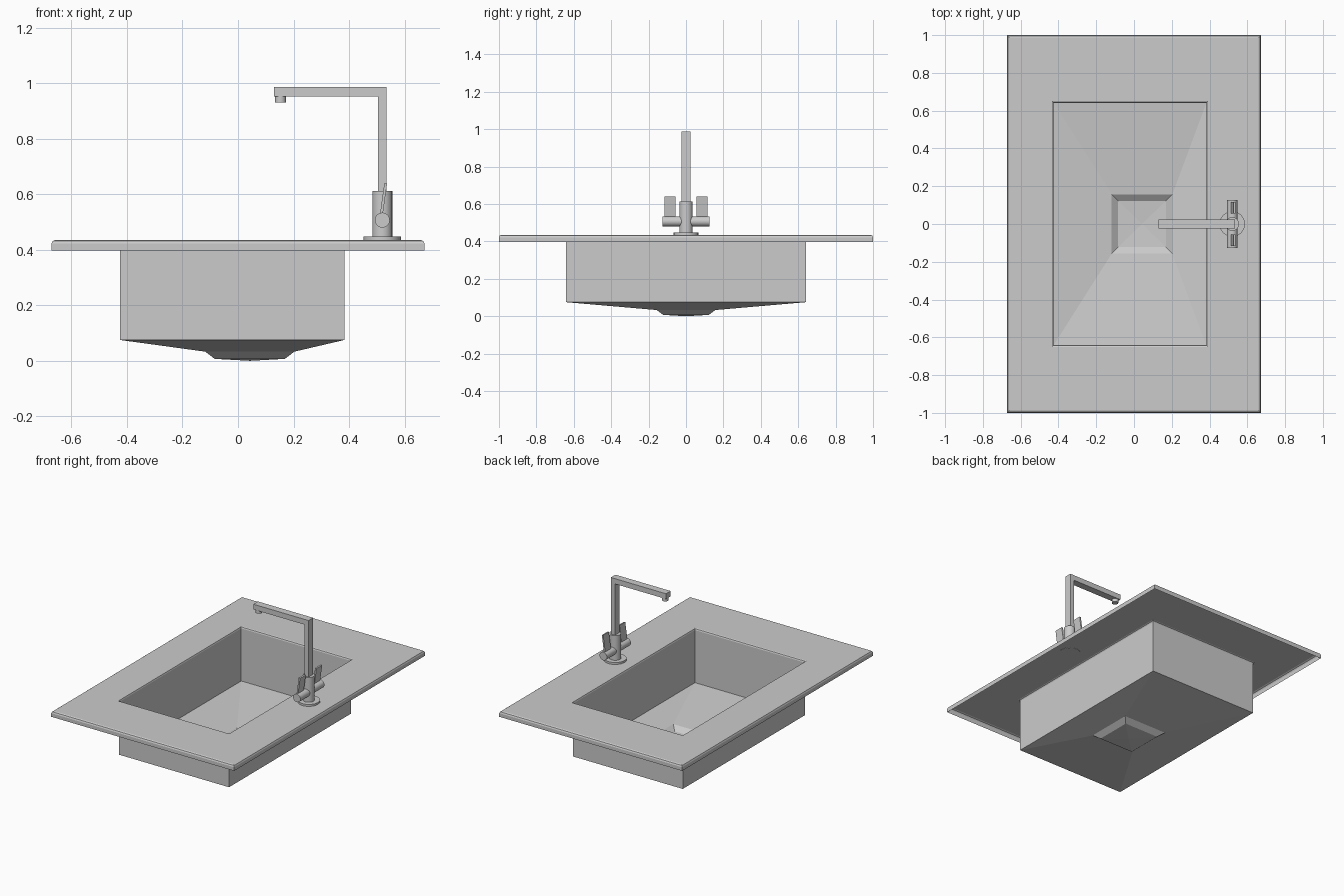
import bpy, bmesh, math
from mathutils import Vector

if "Cube" in bpy.data.objects:
    bpy.data.objects.remove(bpy.data.objects["Cube"])


def finish(name, bm):
    mesh = bpy.data.meshes.new(name)
    bm.to_mesh(mesh)
    bm.free()
    ob = bpy.data.objects.new(name, mesh)
    bpy.context.collection.objects.link(ob)
    return ob


def loft_rects(name, rects, tip=None):
    """Bridge rectangles (x0, x1, half_y, z), optionally closing to a point."""
    bm = bmesh.new()
    rings = []
    for x0, x1, h, z in rects:
        rings.append([bm.verts.new((x, y, z)) for x, y in
                      ((x0, -h), (x1, -h), (x1, h), (x0, h))])
    for a, b in zip(rings, rings[1:]):
        for i in range(4):
            j = (i + 1) % 4
            bm.faces.new((a[i], a[j], b[j], b[i]))
    if tip:
        t = bm.verts.new(tip)
        for i in range(4):
            bm.faces.new((rings[-1][i], rings[-1][(i + 1) % 4], t))
    return finish(name, bm)


def cylinder(name, radius, start, end, sides=24):
    start, end = Vector(start), Vector(end)
    axis = end - start
    bpy.ops.mesh.primitive_cylinder_add(
        vertices=sides, radius=radius, depth=axis.length,
        location=(start + end) / 2, rotation=axis.to_track_quat('Z', 'Y').to_euler())
    ob = bpy.context.object
    ob.name = name
    bpy.ops.object.shade_smooth_by_angle(angle=math.radians(35))
    return ob


# Countertop rim: open underneath, softened outer and inner edges
loft_rects("rim", [
    (-0.672, 0.672, 1.0, 0.398),
    (-0.672, 0.672, 1.0, 0.422),
    (-0.668, 0.668, 0.996, 0.431),
    (-0.660, 0.660, 0.988, 0.435),
    (-0.434, 0.392, 0.650, 0.435),
    (-0.428, 0.386, 0.644, 0.432),
    (-0.425, 0.383, 0.641, 0.424)])

# Basin: straight walls, sloping floor and stepped drain well
loft_rects("basin", [
    (-0.425, 0.383, 0.641, 0.424),
    (-0.425, 0.383, 0.641, 0.075),
    (-0.118, 0.203, 0.157, 0.033),
    (-0.084, 0.169, 0.122, 0.007)], tip=(0.043, 0, 0))

# Tap base, body and spray nozzle
FX = 0.52
cylinder("tap_base", 0.068, (FX, 0, 0.434), (FX, 0, 0.448), 16)
cylinder("tap_body", 0.036, (FX, 0, 0.446), (FX, 0, 0.612))
cylinder("nozzle", 0.02, (0.153, 0, 0.93), (0.153, 0, 0.955), 16)

# Square spout: L-shaped profile extruded across y
bm = bmesh.new()
profile = [(0.505, 0.60), (0.535, 0.60), (0.535, 0.987),
           (0.13, 0.987), (0.13, 0.952), (0.505, 0.952)]
face = bm.faces.new([bm.verts.new((x, -0.024, z)) for x, z in profile])
ext = bmesh.ops.extrude_face_region(bm, geom=[face])
bmesh.ops.translate(bm, vec=(0, 0.048, 0),
                    verts=[v for v in ext["geom"] if isinstance(v, bmesh.types.BMVert)])
bmesh.ops.recalc_face_normals(bm, faces=bm.faces)
finish("spout", bm)

# Two side valves with tilted flat levers
for side, s in (("front", -1), ("back", 1)):
    cylinder(f"{side}_valve", 0.027, (FX, 0.02 * s, 0.507), (FX, 0.126 * s, 0.507))
    bpy.ops.mesh.primitive_cube_add(size=1, location=(FX + 0.004, 0.086 * s, 0.58),
                                    rotation=(0, math.radians(8), 0))
    lever = bpy.context.object
    lever.name = f"{side}_lever"
    lever.scale = (0.01, 0.06, 0.12)
